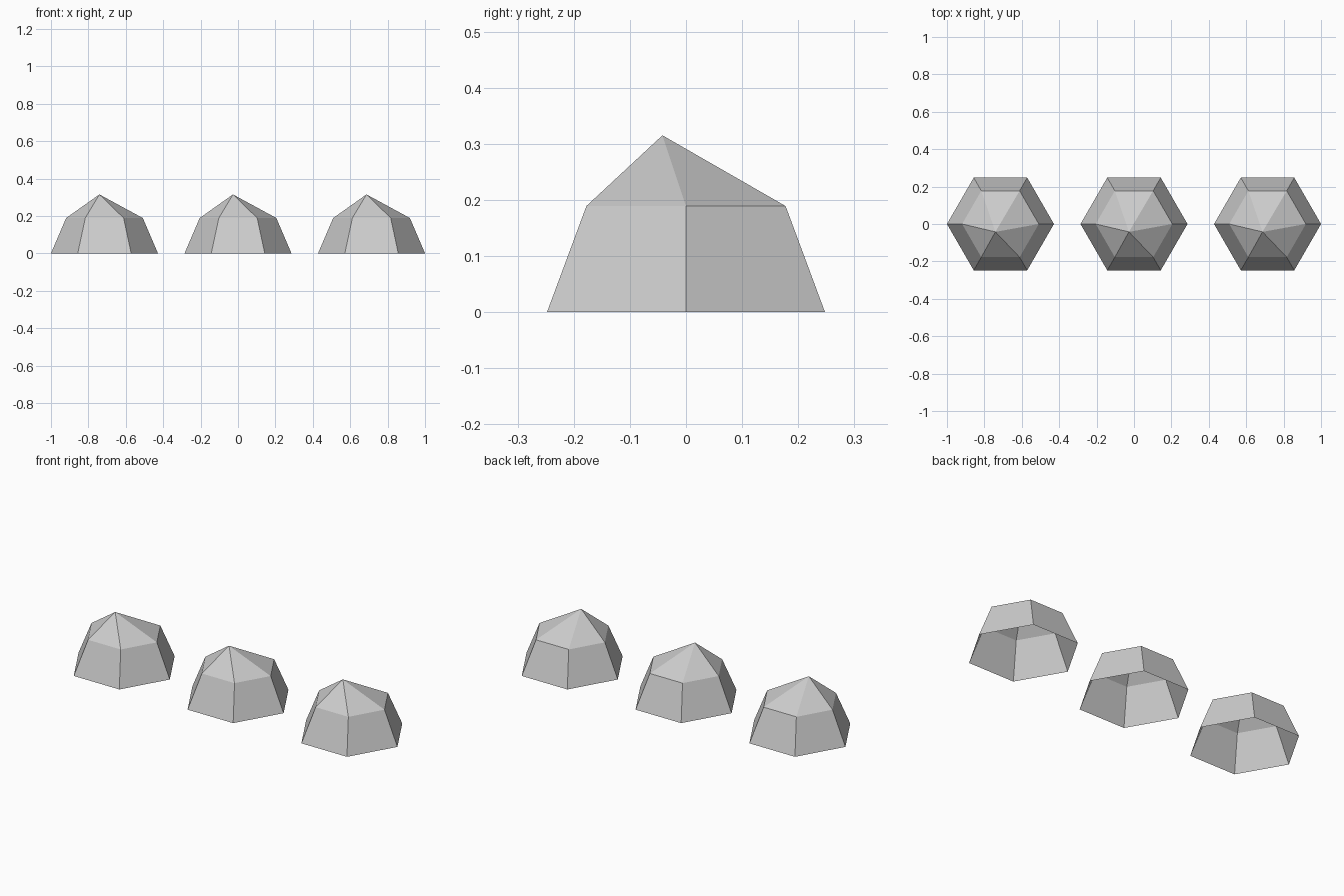
import bpy, bmesh
from math import cos, sin, pi

cube = bpy.data.objects.get("Cube")
if cube:
    bpy.data.objects.remove(cube)

SIDES = 6
BASE_RADIUS, EAVE_RADIUS = 0.286, 0.205
EAVE_HEIGHT = 0.189
PEAK = (-0.027, -0.042, 0.315)
SPACING = 0.714

grey = bpy.data.materials.new("plain grey")
grey.use_nodes = True
colour = (0.6, 0.6, 0.6, 1)
grey.diffuse_color = colour
grey.node_tree.nodes["Principled BSDF"].inputs["Base Color"].default_value = colour


def ring(bm, radius, z):
    angles = [2 * pi * i / SIDES for i in range(SIDES)]
    return [bm.verts.new((radius * cos(a), radius * sin(a), z)) for a in angles]


# One open-bottomed shell: sloping walls and a roof with an off-centre peak
bm = bmesh.new()
base = ring(bm, BASE_RADIUS, 0)
eave = ring(bm, EAVE_RADIUS, EAVE_HEIGHT)
peak = bm.verts.new(PEAK)
for i in range(SIDES):
    j = (i + 1) % SIDES
    bm.faces.new((base[i], base[j], eave[j], eave[i]))
    bm.faces.new((eave[i], eave[j], peak))
mesh = bpy.data.meshes.new("hexagonal_dome")
bm.to_mesh(mesh)
bm.free()
mesh.materials.append(grey)

# Three matching domes in a row
for name, side in (("right", -1), ("middle", 0), ("left", 1)):
    dome = bpy.data.objects.new(name + "_dome", mesh)
    dome.location.x = side * SPACING
    bpy.context.collection.objects.link(dome)
